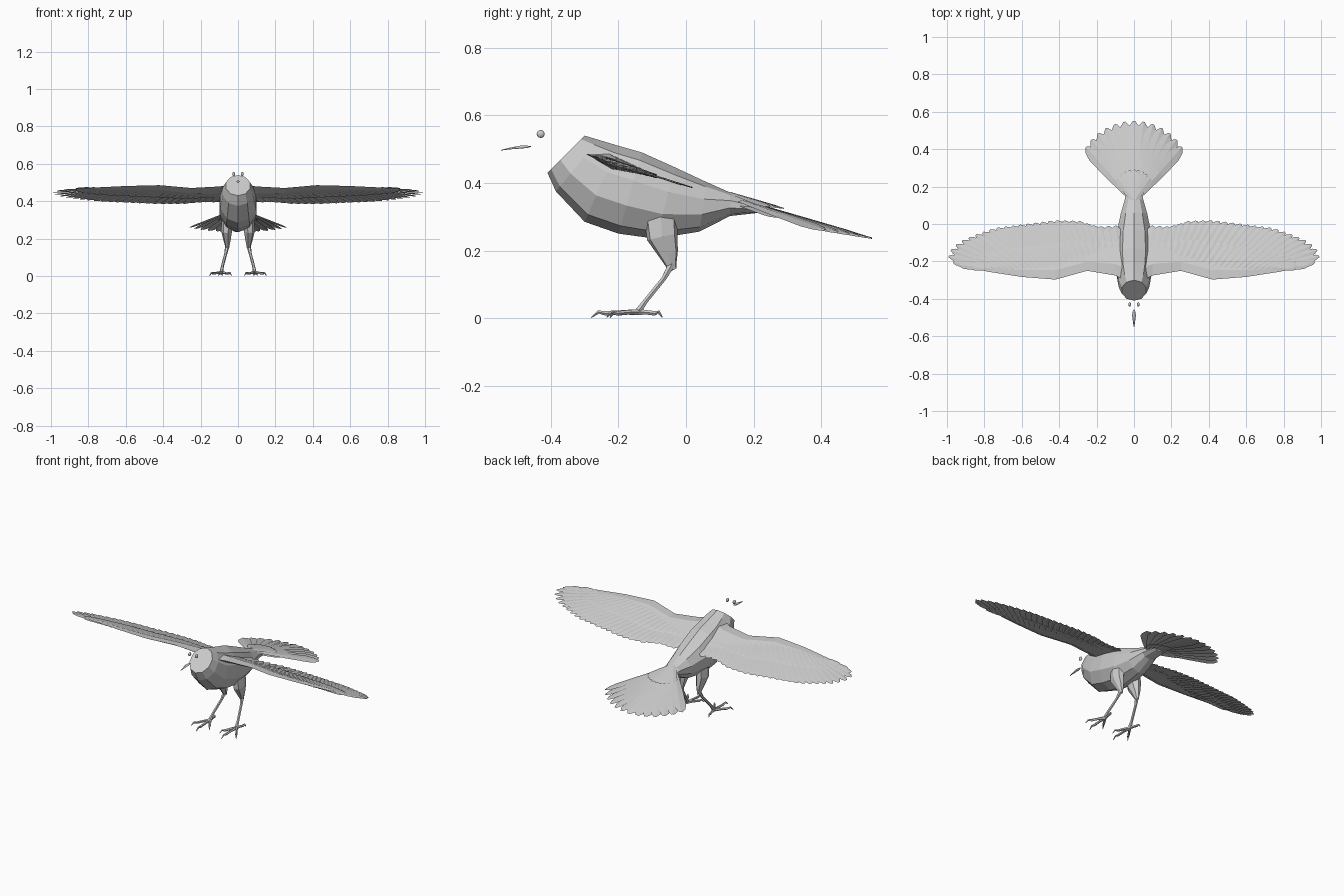
import bpy, bmesh, math
from mathutils import Vector

old = bpy.data.objects.get("Cube")
if old:
    bpy.data.objects.remove(old)

grey = bpy.data.materials.new("plumage grey")
grey.use_nodes = True
grey.diffuse_color = (0.6, 0.6, 0.6, 1)
grey.node_tree.nodes["Principled BSDF"].inputs["Base Color"].default_value = (0.6, 0.6, 0.6, 1)


def finish(bm, name, mirror=False, smooth=False, solid=True):
    if solid:
        bmesh.ops.recalc_face_normals(bm, faces=bm.faces)
    mesh = bpy.data.meshes.new(name)
    bm.to_mesh(mesh)
    bm.free()
    mesh.materials.append(grey)
    ob = bpy.data.objects.new(name, mesh)
    bpy.context.collection.objects.link(ob)
    if mirror:
        ob.modifiers.new("mirror", 'MIRROR').use_mirror_merge = False
    if smooth:
        for p in mesh.polygons:
            p.use_smooth = True
    return ob


def loft(bm, rings):
    """Skin a list of equal point rings and cap both ends."""
    rows = [[bm.verts.new(p) for p in ring] for ring in rings]
    n = len(rows[0])
    for a, b in zip(rows, rows[1:]):
        for i in range(n):
            j = (i + 1) % n
            bm.faces.new((a[i], a[j], b[j], b[i]))
    bm.faces.new(rows[0][::-1])
    bm.faces.new(rows[-1])


def tube(bm, path, sides=6, squash=1.0):
    """Tapered limb through points (x, y, z, radius)."""
    pts = [Vector(p[:3]) for p in path]
    rings = []
    for k, p in enumerate(pts):
        d = (pts[min(k + 1, len(pts) - 1)] - pts[max(k - 1, 0)]).normalized()
        u = (Vector((1, 0, 0)) - d * d.x).normalized()
        v = d.cross(u)
        r = path[k][3]
        angles = [math.tau * i / sides for i in range(sides)]
        rings.append([p + u * r * squash * math.cos(a) + v * r * math.sin(a) for a in angles])
    loft(bm, rings)


def along(points, t):
    """Point at fraction t of a polyline's length."""
    pts = [Vector(p) for p in points]
    lens = [(b - a).length for a, b in zip(pts, pts[1:])]
    d = t * sum(lens)
    for a, b, l in zip(pts, pts[1:], lens):
        if d <= l:
            return a.lerp(b, d / l)
        d -= l
    return pts[-1]


BLADE = ((0, 0.5), (0.45, 0.85), (0.8, 1), (0.93, 0.72), (1, 0.2))


def feather(bm, base, tip, width, twist=0.15):
    """Thin ridged blade with a rounded tip, its face turned upwards."""
    d = tip - base
    side = d.cross(Vector((0, 0, 1))).normalized()
    up = side.cross(d).normalized()
    edge = side * math.cos(twist) + up * math.sin(twist)
    rows = []
    for t, w in BLADE:
        c = base + d * t
        h = edge * width * w / 2
        rows.append([bm.verts.new(p) for p in (c - h, c + up * width * 0.05, c + h)])
    for a, b in zip(rows, rows[1:]):
        for i in (0, 1):
            bm.faces.new((a[i], a[i + 1], b[i + 1], b[i]))


# Body: slanted rings given by top (y, z), bottom (y, z), half width
bm = bmesh.new()
BODY = ((-.30, .54, -.41, .43, .068), (-.26, .528, -.385, .375, .085),
        (-.20, .51, -.30, .285, .10), (-.13, .49, -.20, .25, .105),
        (-.03, .445, -.09, .235, .098), (.06, .403, .04, .256, .075),
        (.13, .372, .13, .302, .052), (.22, .337, .22, .312, .04))
rings = []
for ty, tz, by, bz, w in BODY:
    ring = []
    for i in range(10):
        a = math.tau * i / 10
        f = (1 + math.cos(a)) / 2
        ring.append((w * math.sin(a), by + (ty - by) * f, bz + (tz - bz) * f))
    rings.append(ring)
loft(bm, rings)
finish(bm, "body")


# Wings slope down from the leading edge to the trailing edge
def wing_point(p, lift=0.0):
    return Vector((p[0], p[1], 0.487 - 0.32 * (p[1] + 0.3) + lift))


# Wing arm: x, leading y, rear y, thickness
bm = bmesh.new()
ARM = ((.03, -.31, -.08, .05), (.10, -.275, -.07, .038), (.25, -.25, -.09, .024),
       (.42, -.297, -.13, .022), (.60, -.283, -.16, .016), (.78, -.255, -.20, .01),
       (.92, -.225, -.205, .004))
rings = []
for x, lead, rear, th in ARM:
    mid = lead + (rear - lead) * 0.3
    rings.append([wing_point((x, lead)), wing_point((x, mid), th / 2),
                  wing_point((x, rear)), wing_point((x, mid), -th / 2)])
loft(bm, rings)
finish(bm, "wing_arms", mirror=True)

# Flight feathers and the shorter coverts above and below them
TIPS = ((.10, -.01), (.20, -.015), (.30, .015), (.43, .018), (.60, -.005), (.75, -.025),
        (.85, -.06), (.92, -.09), (.97, -.125), (.995, -.165), (.975, -.20), (.93, -.22))
ROOTS = ((.07, -.2), (.25, -.19), (.42, -.23), (.62, -.24), (.74, -.235), (.80, -.24))
for name, count, reach, width, lift in (("flight_feathers", 27, 1.0, .062, 0.0),
                                        ("upper_coverts", 24, .5, .058, .007),
                                        ("lower_coverts", 24, .5, .058, -.007)):
    bm = bmesh.new()
    for i in range(count):
        t = i / (count - 1)
        root, tip = along(ROOTS, t), along(TIPS, t)
        end = root.lerp(tip, reach)
        w = width * (1 - 0.45 * max(0, t - 0.6) / 0.4)
        feather(bm, wing_point(root, lift), wing_point(end, lift * 0.6), w)
    finish(bm, name, mirror=True, solid=False)


# Tail fan: rows of feathers spread around a pivot at the rump
def fan(name, count, spread, length, width, start, lift):
    bm = bmesh.new()
    for i in range(count):
        s = 2 * i / (count - 1) - 1
        a = s * spread
        reach = length * (1 - 0.1 * s * s)
        ends = []
        for r in (start, reach):
            y = r * math.cos(a)
            z = 0.362 - 0.295 * y - 0.045 * s * s * r + lift
            ends.append(Vector((r * math.sin(a), 0.12 + y, z)))
        feather(bm, ends[0], ends[1], width, 0.12 * (1 if s <= 0 else -1))
    finish(bm, name, solid=False)


fan("tail_feathers", 13, 0.72, 0.43, 0.07, 0.06, 0)
fan("tail_upper_coverts", 9, 0.6, 0.17, 0.045, 0.01, .012)
fan("tail_lower_coverts", 9, 0.6, 0.2, 0.045, 0.02, -.012)

# Thighs and shanks
bm = bmesh.new()
tube(bm, ((.055, -.075, .30, .05), (.06, -.07, .24, .047), (.058, -.052, .19, .03),
          (.057, -.043, .155, .016), (.057, -.036, .143, .009)), 7, 0.65)
finish(bm, "thighs", mirror=True)
bm = bmesh.new()
tube(bm, ((.057, -.042, .16, .012), (.066, -.065, .118, .008), (.084, -.12, .05, .008),
          (.088, -.14, .022, .011)))
finish(bm, "shanks", mirror=True)

# Feet: three toes forward, one back, each ending in a hooked claw
bm = bmesh.new()
for tx, ty in ((.035, -.225), (.085, -.28), (.152, -.235), (.103, -.07)):
    path = [(.088, -.14, .018, .009)]
    for f, z, r in ((.35, .017, .007), (.7, .014, .007), (.85, .018, .005), (1, .002, .0015)):
        path.append((.088 + (tx - .088) * f, -.14 + (ty + .14) * f, z, r))
    tube(bm, path, 5)
finish(bm, "feet", mirror=True)

# Eyes
bm = bmesh.new()
bmesh.ops.create_icosphere(bm, subdivisions=2, radius=0.012)
for v in bm.verts:
    v.co = (v.co.x * 0.6 + 0.023, v.co.y - 0.43, v.co.z + 0.545)
finish(bm, "eyes", mirror=True, smooth=True)

# Lower beak: slender curved sliver
bm = bmesh.new()
tube(bm, ((0, -.547, .497, .001), (0, -.52, .502, .003), (0, -.49, .506, .005),
          (0, -.47, .507, .004), (0, -.458, .508, .001)), 6, 2.0)
finish(bm, "lower_beak", smooth=True)
